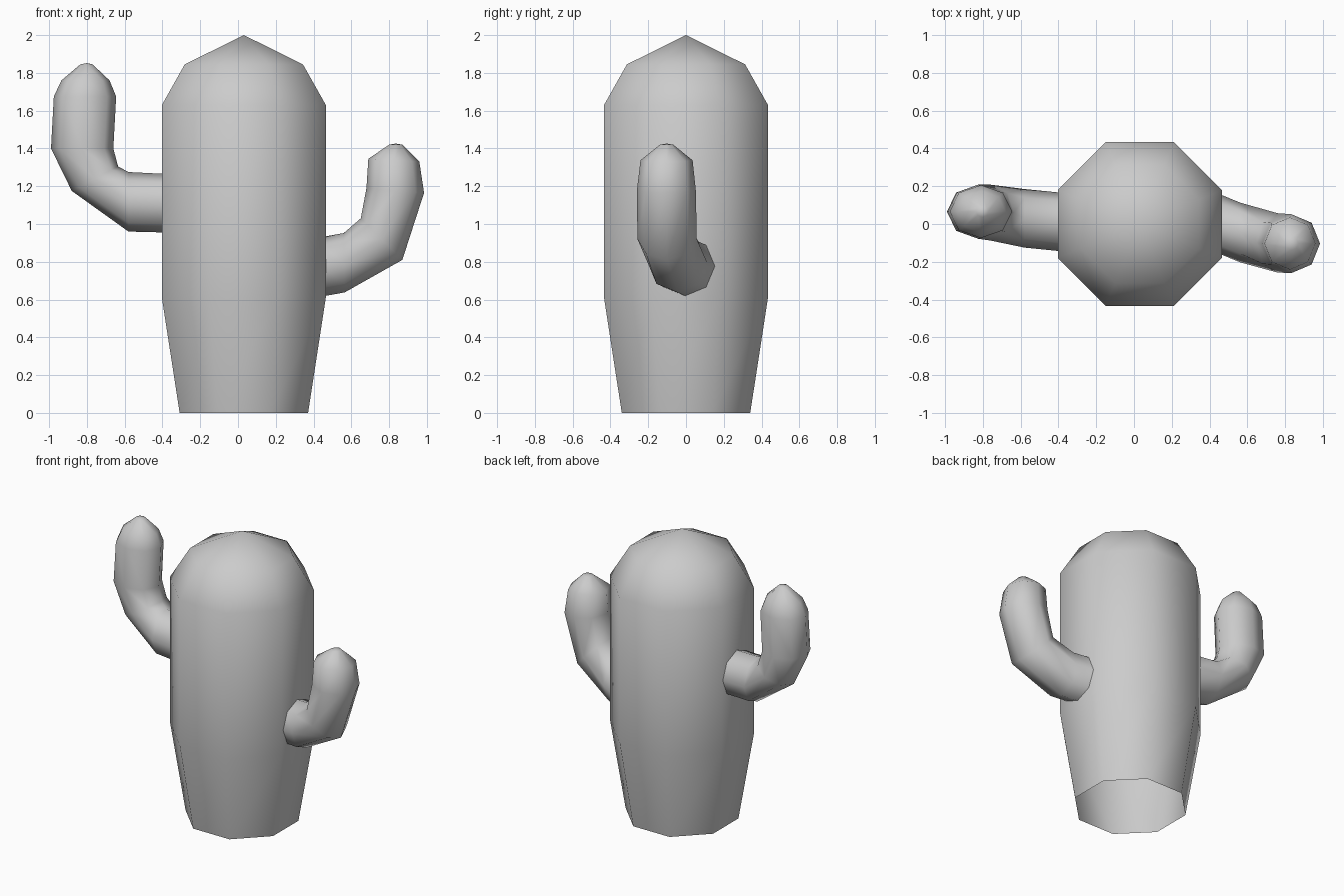
import bpy, bmesh
from math import sin, cos, pi

if "Cube" in bpy.data.objects:
    bpy.data.objects.remove(bpy.data.objects["Cube"])

SIDES = 8


def loft(name, rings, tip):
    """Skin a list of vertex rings and close the far end with a point."""
    bm = bmesh.new()
    loops = [[bm.verts.new(co) for co in ring] for ring in rings]
    for a, b in zip(loops, loops[1:]):
        for i in range(SIDES):
            j = (i + 1) % SIDES
            bm.faces.new((a[i], a[j], b[j], b[i]))
    apex = bm.verts.new(tip)
    for i in range(SIDES):
        bm.faces.new((loops[-1][i], loops[-1][(i + 1) % SIDES], apex))
    bmesh.ops.recalc_face_normals(bm, faces=bm.faces)
    for f in bm.faces:
        f.smooth = True
    mesh = bpy.data.meshes.new(name)
    bm.to_mesh(mesh)
    bm.free()
    obj = bpy.data.objects.new(name, mesh)
    bpy.context.collection.objects.link(obj)
    return obj


def trunk_ring(apothem, z):
    r = apothem / cos(pi / SIDES)
    return [(0.031 + r * cos((i + .5) * 2 * pi / SIDES),
             r * sin((i + .5) * 2 * pi / SIDES), z) for i in range(SIDES)]


def arm_ring(ox, oz, ix, iz, y, ry):
    """Ring spanning an outer and an inner point of the bend (x, z)."""
    cx, cz, hx, hz = (ox + ix) / 2, (oz + iz) / 2, (ox - ix) / 2, (oz - iz) / 2
    ring = []
    for i in range(SIDES):
        c, s = cos(i * 2 * pi / SIDES), sin(i * 2 * pi / SIDES)
        ring.append((cx + hx * c, y + ry * s, cz + hz * c))
    return ring


# Trunk: tapered octagon with a domed top, open underneath
trunk_profile = [(0.34, 0), (0.434, 0.61), (0.434, 1.63), (0.313, 1.845)]
loft("cactus_trunk", [trunk_ring(*p) for p in trunk_profile], (0.031, 0, 2.0))

# Higher arm on the left
left = [
    (-0.38, 0.955, -0.38, 1.265, 0.01, 0.155),
    (-0.58, 0.96, -0.58, 1.275, 0.03, 0.155),
    (-0.88, 1.175, -0.635, 1.305, 0.06, 0.148),
    (-0.99, 1.40, -0.66, 1.40, 0.065, 0.143),
    (-0.975, 1.675, -0.645, 1.675, 0.066, 0.14),
    (-0.935, 1.76, -0.68, 1.76, 0.066, 0.11),
    (-0.835, 1.845, -0.77, 1.845, 0.066, 0.03),
]
loft("left_arm", [arm_ring(*r) for r in left], (-0.80, 0.066, 1.852))

# Lower arm on the right
right = [
    (0.44, 0.615, 0.44, 0.93, 0.005, 0.158),
    (0.565, 0.638, 0.56, 0.952, -0.045, 0.158),
    (0.87, 0.81, 0.65, 1.03, -0.10, 0.157),
    (0.985, 1.165, 0.68, 1.19, -0.104, 0.156),
    (0.96, 1.33, 0.69, 1.345, -0.103, 0.138),
    (0.87, 1.42, 0.80, 1.42, -0.103, 0.035),
]
loft("right_arm", [arm_ring(*r) for r in right], (0.834, -0.103, 1.426))
